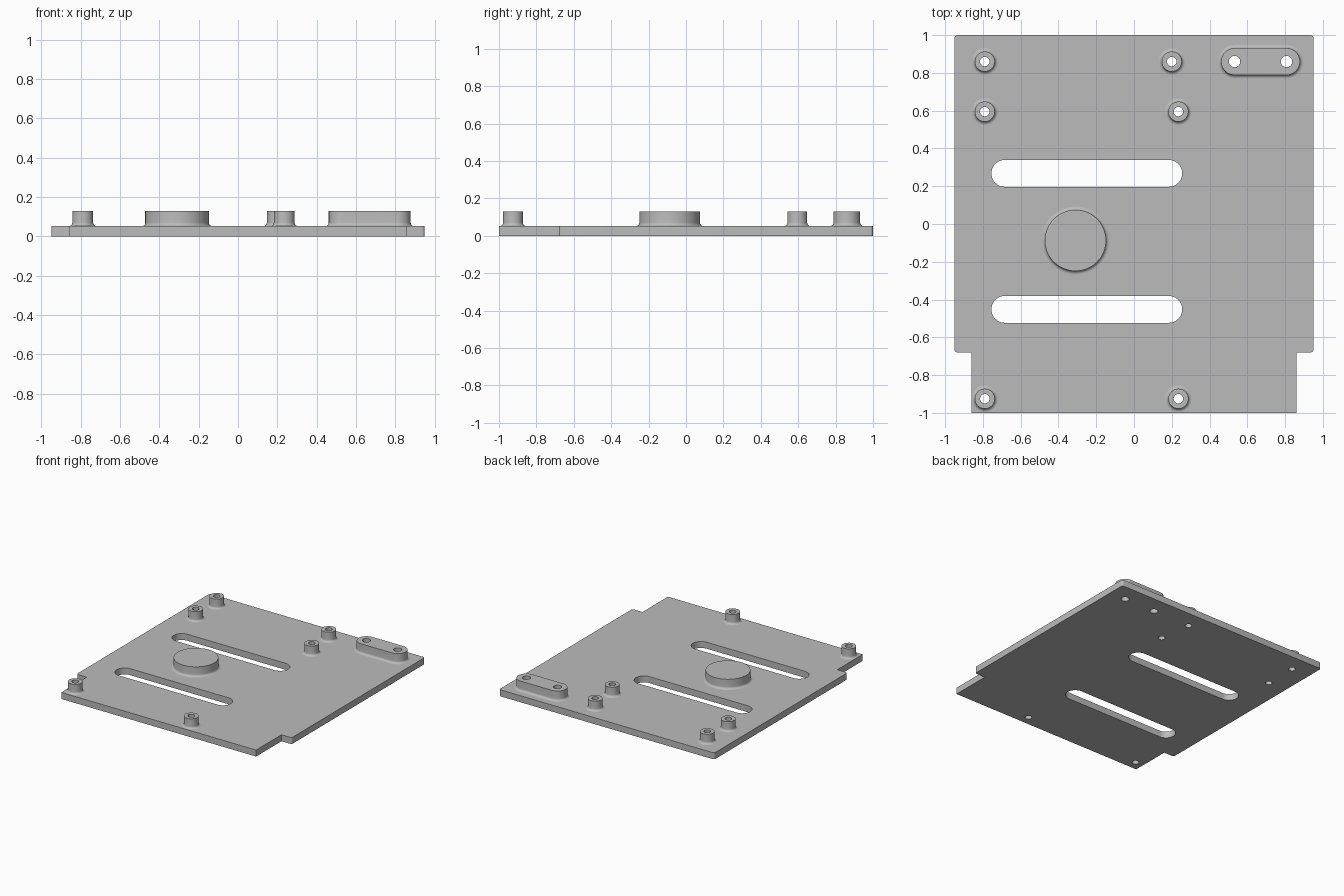
import bpy
import bmesh
from math import sin, cos, pi, radians

cube = bpy.data.objects.get("Cube")
if cube:
    bpy.data.objects.remove(cube, do_unlink=True)

PLATE_TOP = 0.052
BOSS_TOP = 0.13
FILLET = 0.018

grey = bpy.data.materials.new("plain grey")
grey.use_nodes = True
grey.diffuse_color = (0.5, 0.5, 0.5, 1)
grey.node_tree.nodes["Principled BSDF"].inputs["Base Color"].default_value = (0.5, 0.5, 0.5, 1)


def stadium(x, y, r, half=0.0, n=24):
    """Outline of a slot along x; a circle when half is zero."""
    pts = []
    for side, start in ((1, -pi / 2), (-1, pi / 2)):
        steps = n + 1 if half else n
        for i in range(steps):
            a = start + pi * i / n
            pts.append((x + side * half + r * cos(a), y + r * sin(a)))
    return pts


def loft(bm, outlines):
    """Closed solid through a stack of (outline, z) rings."""
    rings = [[bm.verts.new((x, y, z)) for x, y in pts] for pts, z in outlines]
    for low, high in zip(rings, rings[1:]):
        for i in range(len(low)):
            j = (i + 1) % len(low)
            bm.faces.new((low[i], low[j], high[j], high[i]))
    bm.faces.new(rings[0][::-1])
    bm.faces.new(rings[-1])


def make_object(name, bm):
    mesh = bpy.data.meshes.new(name)
    bmesh.ops.recalc_face_normals(bm, faces=bm.faces)
    bm.to_mesh(mesh)
    bm.free()
    mesh.materials.append(grey)
    obj = bpy.data.objects.new(name, mesh)
    bpy.context.collection.objects.link(obj)
    return obj


def cut_and_shade(obj, cuts):
    """Cut vertical holes through the part, then smooth its curved walls."""
    if cuts:
        bm = bmesh.new()
        for pts in cuts:
            loft(bm, [(pts, -0.1), (pts, 0.3)])
        cutter = make_object("cutter", bm)
        cutter.hide_render = True
        mod = obj.modifiers.new("holes", 'BOOLEAN')
        mod.operation = 'DIFFERENCE'
        mod.solver = 'EXACT'
        mod.object = cutter
        bpy.context.view_layer.update()
        graph = bpy.context.evaluated_depsgraph_get()
        result = bpy.data.meshes.new_from_object(obj.evaluated_get(graph))
        obj.modifiers.clear()
        obj.data = result
        bpy.data.objects.remove(cutter, do_unlink=True)
    bpy.ops.object.select_all(action='DESELECT')
    obj.select_set(True)
    bpy.context.view_layer.objects.active = obj
    bpy.ops.object.shade_smooth_by_angle(angle=radians(30))


def make_boss(name, x, y, r, half=0.0, cuts=()):
    """Raised pad with a concave fillet where it meets the plate."""
    rings = [(stadium(x, y, r + FILLET, half), PLATE_TOP - 0.004)]
    for i in range(7):
        a = pi / 2 * i / 6
        rings.append((stadium(x, y, r + FILLET * (1 - sin(a)), half),
                      PLATE_TOP + FILLET * (1 - cos(a))))
    rings.append((stadium(x, y, r, half), BOSS_TOP))
    bm = bmesh.new()
    loft(bm, rings)
    cut_and_shade(make_object(name, bm), cuts)


# Standoffs, each with a through hole
standoffs = {
    "back_left_standoff": (0.20, 0.86),
    "back_right_standoff": (-0.79, 0.86),
    "middle_left_standoff": (0.235, 0.595),
    "middle_right_standoff": (-0.79, 0.595),
    "front_left_standoff": (0.235, -0.925),
    "front_right_standoff": (-0.79, -0.925),
}
plate_cuts = []
for name, (x, y) in standoffs.items():
    hole = stadium(x, y, 0.025)
    plate_cuts.append(hole)
    make_boss(name, x, y, 0.053, cuts=[hole])

# Oblong pad with two holes
pad_holes = [stadium(0.67 + s * 0.1375, 0.86, 0.03) for s in (-1, 1)]
plate_cuts += pad_holes
make_boss("oblong_pad", 0.67, 0.86, 0.071, 0.1375, pad_holes)

# Solid round pad
make_boss("round_pad", -0.31, -0.087, 0.162)

# Base plate with a narrower front tab and softened outer corners
c, quarter = 0.015, [pi / 2 * i / 5 for i in range(6)]
right_half = [(0.86, -1), (0.86, -0.68)]
right_half += [(0.95 - c + c * sin(a), -0.68 + c - c * cos(a)) for a in quarter]
right_half += [(0.95 - c + c * cos(a), 1 - c + c * sin(a)) for a in quarter]
outline = right_half + [(-x, y) for x, y in reversed(right_half)]
bm = bmesh.new()
loft(bm, [(outline, 0), (outline, PLATE_TOP)])
plate = make_object("base_plate", bm)

# Long slots through the plate
for y in (0.268, -0.452):
    plate_cuts.append(stadium(-0.25, y, 0.071, 0.434))
cut_and_shade(plate, plate_cuts)
